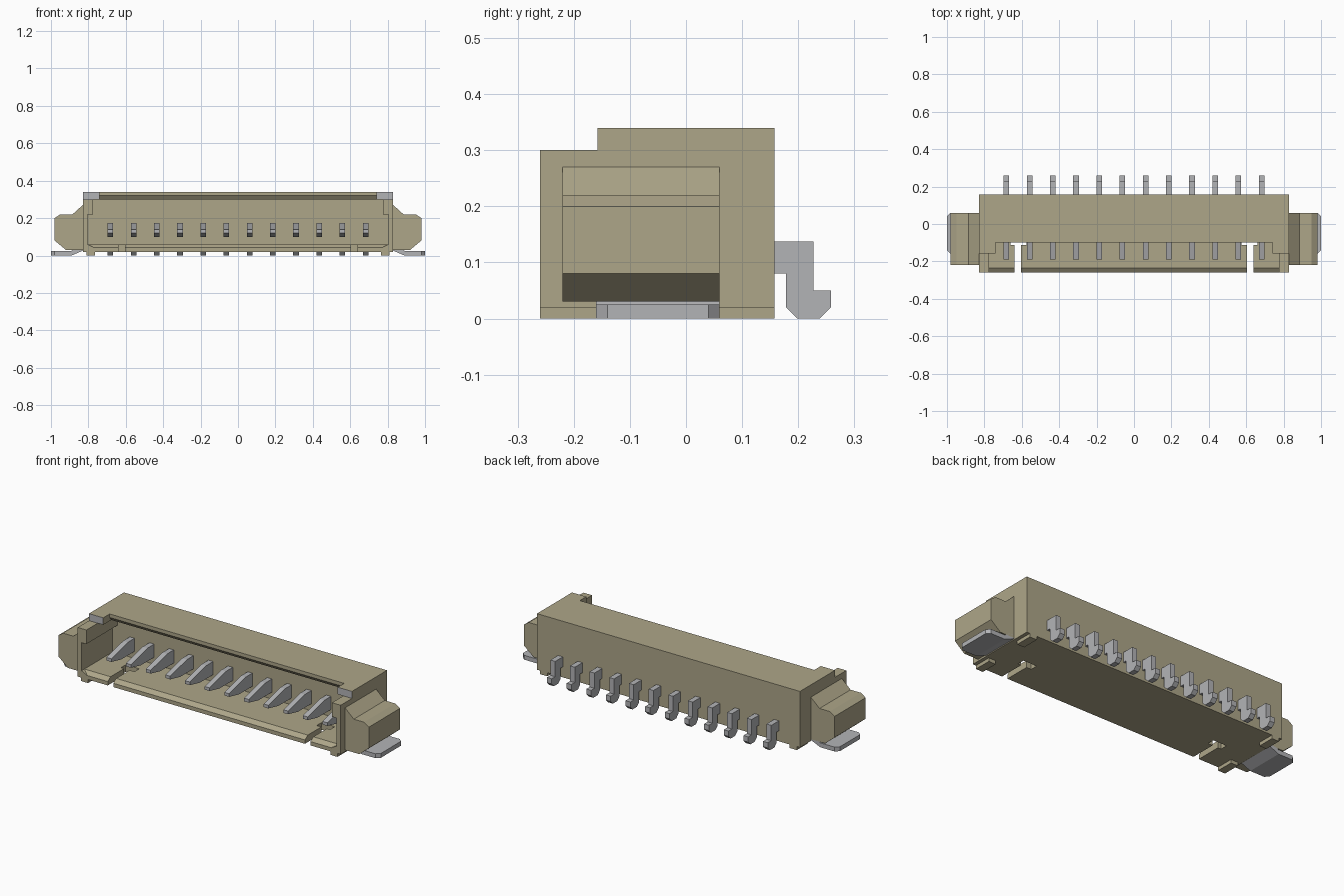
import bpy, bmesh

if "Cube" in bpy.data.objects:
    bpy.data.objects.remove(bpy.data.objects["Cube"])


def material(name, rgb):
    m = bpy.data.materials.new(name)
    m.diffuse_color = (*rgb, 1)
    m.use_nodes = True
    m.node_tree.nodes["Principled BSDF"].inputs["Base Color"].default_value = m.diffuse_color
    return m


TAN = material("tan plastic", (0.42, 0.38, 0.25))
GREY = material("grey metal", (0.45, 0.455, 0.47))


def place(axis, t, a, b):
    return {"X": (t, a, b), "Y": (a, t, b), "Z": (a, b, t)}[axis]


def build(name, prisms, mats):
    """Each prism is (axis, start, end, 2D profile) extruded along the axis."""
    bm = bmesh.new()
    for axis, t0, t1, profile in prisms:
        lo = [bm.verts.new(place(axis, t0, a, b)) for a, b in profile]
        hi = [bm.verts.new(place(axis, t1, a, b)) for a, b in profile]
        bm.faces.new(lo)
        bm.faces.new(hi)
        n = len(profile)
        for i in range(n):
            j = (i + 1) % n
            bm.faces.new((lo[i], lo[j], hi[j], hi[i]))
    bmesh.ops.recalc_face_normals(bm, faces=bm.faces)
    me = bpy.data.meshes.new(name)
    bm.to_mesh(me)
    bm.free()
    for m in mats:
        me.materials.append(m)
    ob = bpy.data.objects.new(name, me)
    bpy.context.collection.objects.link(ob)
    return ob


def rect(a0, a1, b0, b1):
    return [(a0, b0), (a1, b0), (a1, b1), (a0, b1)]


def mirrored(prisms):
    """Add the copy of each prism on the other side of x = 0."""
    out = list(prisms)
    for axis, t0, t1, p in prisms:
        if axis == "X":
            out.append((axis, -t0, -t1, p))
        else:
            out.append((axis, t0, t1, [(-a, b) for a, b in p]))
    return out


# Back block and central roof with chamfered front lip
build("back_block", [("X", -0.83, 0.83, rect(0.02, 0.158, 0.02, 0.34))], [TAN])
build("roof", [("X", -0.74, 0.74,
      [(0.02, 0.34), (-0.10, 0.34), (-0.10, 0.32), (-0.085, 0.30), (0.02, 0.30)])], [TAN])

# Roof corners, with grey front faces
corners = build("roof_corners", mirrored([("X", 0.74, 0.83, rect(-0.158, 0.02, 0.30, 0.34))]),
                [TAN, GREY])
for f in corners.data.polygons:
    f.material_index = 1 if f.normal.y < -0.9 else 0

# Side walls with a recess along the inside
wall = [(0.83, 0.02), (0.83, 0.30), (0.775, 0.30), (0.775, 0.22), (0.805, 0.22),
        (0.805, 0.06), (0.775, 0.045), (0.775, 0.02)]
build("side_walls", mirrored([("Y", -0.26, 0.02, wall)]), [TAN])

# Floor with chamfered front edge and a T-shaped slot near each end
front = [(-0.26, 0.02), (-0.26, 0.042), (-0.235, 0.06)]
full = front + [(0.02, 0.06), (0.02, 0.02)]
lip = front + [(-0.112, 0.06), (-0.112, 0.02)]
build("floor", [("X", -0.575, 0.575, full)] + mirrored([
    ("X", 0.575, 0.605, lip),
    ("X", 0.64, 0.66, lip),
    ("X", 0.66, 0.80, full),
    ("X", 0.575, 0.66, rect(-0.07, 0.02, 0.02, 0.06)),
]), [TAN])

# Small standoff feet under the corners
build("feet", mirrored([
    ("Y", -0.26, -0.16, rect(0.765, 0.81, 0, 0.02)),
    ("Y", 0.06, 0.158, rect(0.765, 0.81, 0, 0.02)),
]), [TAN])

# Bevelled ears on both ends
ear = [(0.83, 0.27), (0.885, 0.22), (0.95, 0.22), (0.98, 0.20), (0.98, 0.08),
       (0.92, 0.03), (0.83, 0.03)]
build("end_ears", mirrored([("Y", -0.22, 0.06, ear)]), [TAN])

# Solder tabs: flat pad with cut corners plus a bend up into the housing
pad = [(0.89, -0.16), (0.98, -0.16), (1.0, -0.14), (1.0, 0.04), (0.98, 0.06), (0.89, 0.06)]
bend = [(0.89, 0), (0.89, 0.025), (0.865, 0.045), (0.82, 0.045), (0.82, 0.03), (0.855, 0.015)]
build("solder_tabs", mirrored([("Z", 0, 0.025, pad), ("Y", -0.16, 0.06, bend)]), [GREY])

# Twelve contact pins: tapered blade inside, bent foot behind
pin = [(-0.19, 0.12), (-0.19, 0.138), (-0.04, 0.175), (0.06, 0.175), (0.06, 0.137),
       (0.227, 0.137), (0.227, 0.05), (0.258, 0.05), (0.258, 0.02), (0.238, 0),
       (0.198, 0), (0.178, 0.02), (0.178, 0.08), (0.10, 0.08), (0.06, 0.10), (-0.10, 0.10)]
for i in range(12):
    x = (i - 5.5) * 0.124
    build(f"contact_pin_{i + 1}", [("X", x - 0.015, x + 0.015, pin)], [GREY])
